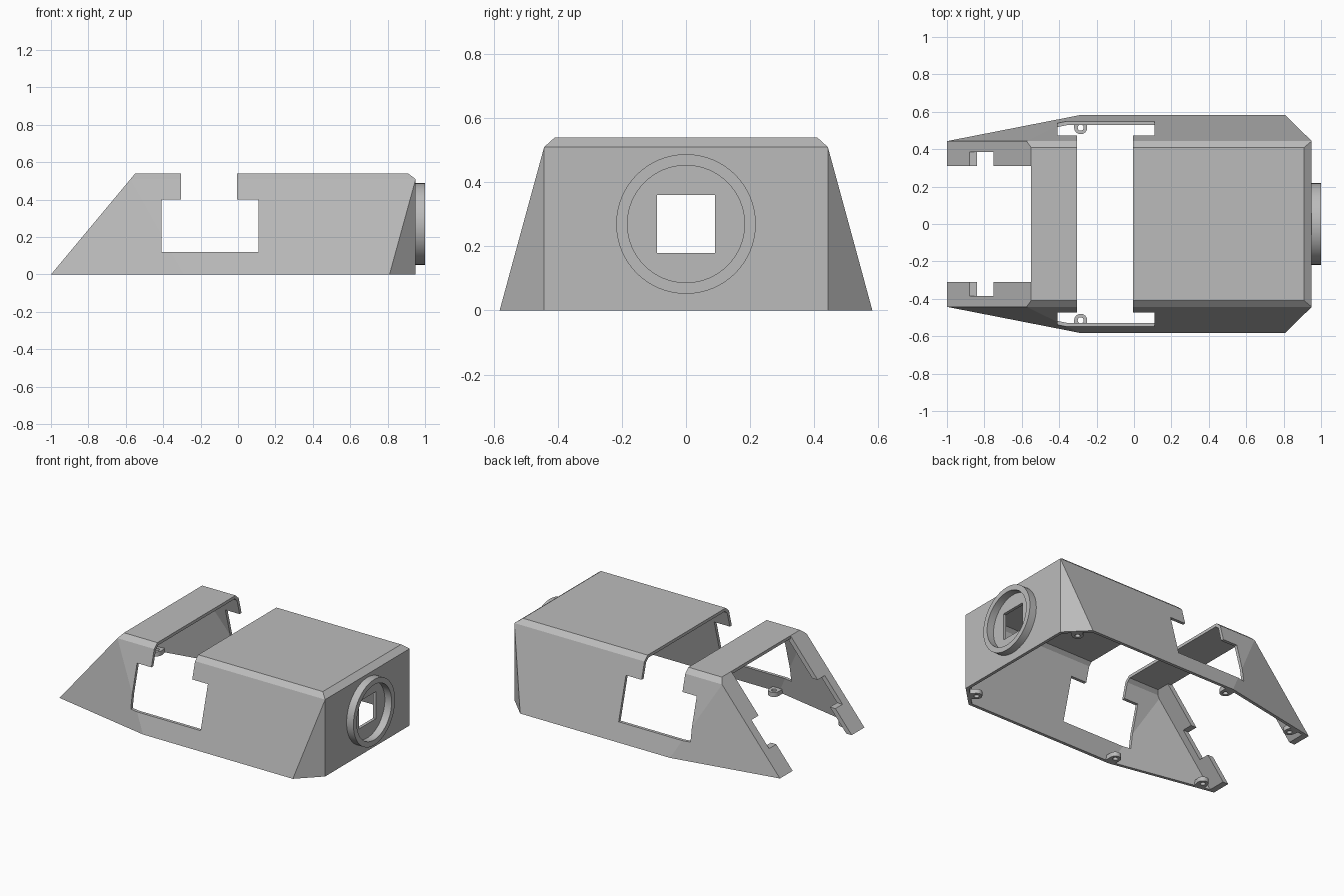
import bpy, bmesh, math
from mathutils import Matrix, Vector

if "Cube" in bpy.data.objects:
    bpy.data.objects.remove(bpy.data.objects["Cube"], do_unlink=True)

grey = bpy.data.materials.new("plain grey")
grey.use_nodes = True
grey.diffuse_color = (0.5, 0.5, 0.5, 1)
grey.node_tree.nodes["Principled BSDF"].inputs["Base Color"].default_value = (0.5, 0.5, 0.5, 1)


def to_object(name, bm):
    bmesh.ops.recalc_face_normals(bm, faces=bm.faces)
    mesh = bpy.data.meshes.new(name)
    bm.to_mesh(mesh)
    bm.free()
    mesh.materials.append(grey)
    obj = bpy.data.objects.new(name, mesh)
    bpy.context.collection.objects.link(obj)
    return obj


def box(lo, hi):
    lo, hi = Vector(lo), Vector(hi)
    bm = bmesh.new()
    size = Matrix.Diagonal((*(hi - lo), 1))
    bmesh.ops.create_cube(bm, size=1, matrix=Matrix.Translation((lo + hi) / 2) @ size)
    return to_object("cutter", bm)


def cylinder(name, centre, radius, depth, sides, turn=Matrix()):
    bm = bmesh.new()
    bmesh.ops.create_cone(bm, cap_ends=True, segments=sides, radius1=radius, radius2=radius,
                          depth=depth, matrix=Matrix.Translation(centre) @ turn)
    return to_object(name, bm)


def select(obj):
    bpy.ops.object.select_all(action="DESELECT")
    obj.select_set(True)
    bpy.context.view_layer.objects.active = obj


def cut(obj, cutter):
    select(obj)
    mod = obj.modifiers.new("cut", "BOOLEAN")
    mod.operation, mod.solver, mod.object = "DIFFERENCE", "EXACT", cutter
    bpy.ops.object.modifier_apply(modifier=mod.name)
    bpy.data.objects.remove(cutter, do_unlink=True)


# Faceted outer body
half = [(-1, 0.443, 0), (-0.29, 0.582, 0), (0.81, 0.582, 0), (0.95, 0.443, 0),
        (-0.575, 0.443, 0.51), (0.95, 0.443, 0.51), (-0.55, 0.41, 0.54), (0.91, 0.41, 0.54)]
bm = bmesh.new()
for x, y, z in half:
    for side in (-1, 1):
        bm.verts.new((x, side * y, z))
bmesh.ops.convex_hull(bm, input=bm.verts)
bmesh.ops.dissolve_limit(bm, angle_limit=0.01, verts=bm.verts, edges=bm.edges)
bmesh.ops.recalc_face_normals(bm, faces=bm.faces)
planes = [(f.calc_center_median(), f.normal.copy()) for f in bm.faces]
shell = to_object("body_shell", bm)

# Hollow cavity, bounded by the outer planes moved inwards, open below
bm = bmesh.new()
bmesh.ops.create_cube(bm, size=4)
for point, normal in planes:
    wall = 0.02
    if normal.z < -0.9:
        wall = -0.1
    elif normal.x < -0.6:
        wall = 0.031
    bmesh.ops.bisect_plane(bm, geom=bm.verts[:] + bm.edges[:] + bm.faces[:], dist=1e-6,
                           plane_co=point - normal * wall, plane_no=normal, clear_outer=True)
    bmesh.ops.holes_fill(bm, edges=[e for e in bm.edges if e.is_boundary], sides=0)
cut(shell, to_object("cutter", bm))

# Side windows, roof slot, front opening, pillar notches, square port
for lo, hi in [((-0.41, -1, 0.12), (0.11, 1, 0.4)),
               ((-0.305, -1, 0.39), (-0.005, 1, 1)),
               ((-2, -0.31, -1), (-0.55, 0.31, 1)),
               ((-2, -0.31, -1), (-0.45, 0.31, 0.52)),
               ((-1.1, -0.385, 0.144), (-0.5, 0.385, 0.3)),
               ((0.8, -0.09, 0.18), (1.1, 0.09, 0.36))]:
    cut(shell, box(lo, hi))

# Round collar on the end wall
sideways = Matrix.Rotation(math.pi / 2, 4, "Y")
collar = cylinder("end_collar", (0.97, 0, 0.27), 0.218, 0.06, 64, sideways)
cut(collar, cylinder("cutter", (0.97, 0, 0.27), 0.183, 0.2, 64, sideways))
select(collar)
bpy.ops.object.shade_smooth_by_angle()


# Screw lugs: rounded tab reaching out to the wall, with a hole
def lug(name, x, y, angle, reach, side):
    r, n = 0.035, 12
    outline = [(reach, -r), (reach, r)]
    for i in range(n + 1):
        a = math.pi / 2 + math.pi * i / n
        outline.append((r * math.cos(a), r * math.sin(a)))
    bm = bmesh.new()
    c, s = math.cos(angle), math.sin(angle)
    face = bm.faces.new([bm.verts.new((x + u * c - v * s, side * (y + u * s + v * c), 0))
                         for u, v in outline])
    top = bmesh.ops.extrude_face_region(bm, geom=[face])["geom"]
    bmesh.ops.translate(bm, vec=(0, 0, 0.03),
                        verts=[v for v in top if isinstance(v, bmesh.types.BMVert)])
    obj = to_object(name, bm)
    cut(obj, cylinder("cutter", (x, side * y, 0), 0.016, 0.2, 20))
    select(obj)
    bpy.ops.object.shade_smooth_by_angle()


for side, label in ((-1, "front"), (1, "back")):
    lug(label + "_pillar_lug", -0.88, 0.405, math.radians(101), 0.045, side)
    lug(label + "_middle_lug", -0.285, 0.515, math.pi / 2, 0.05, side)
    lug(label + "_corner_lug", 0.84, 0.473, math.pi / 4, 0.046, side)
